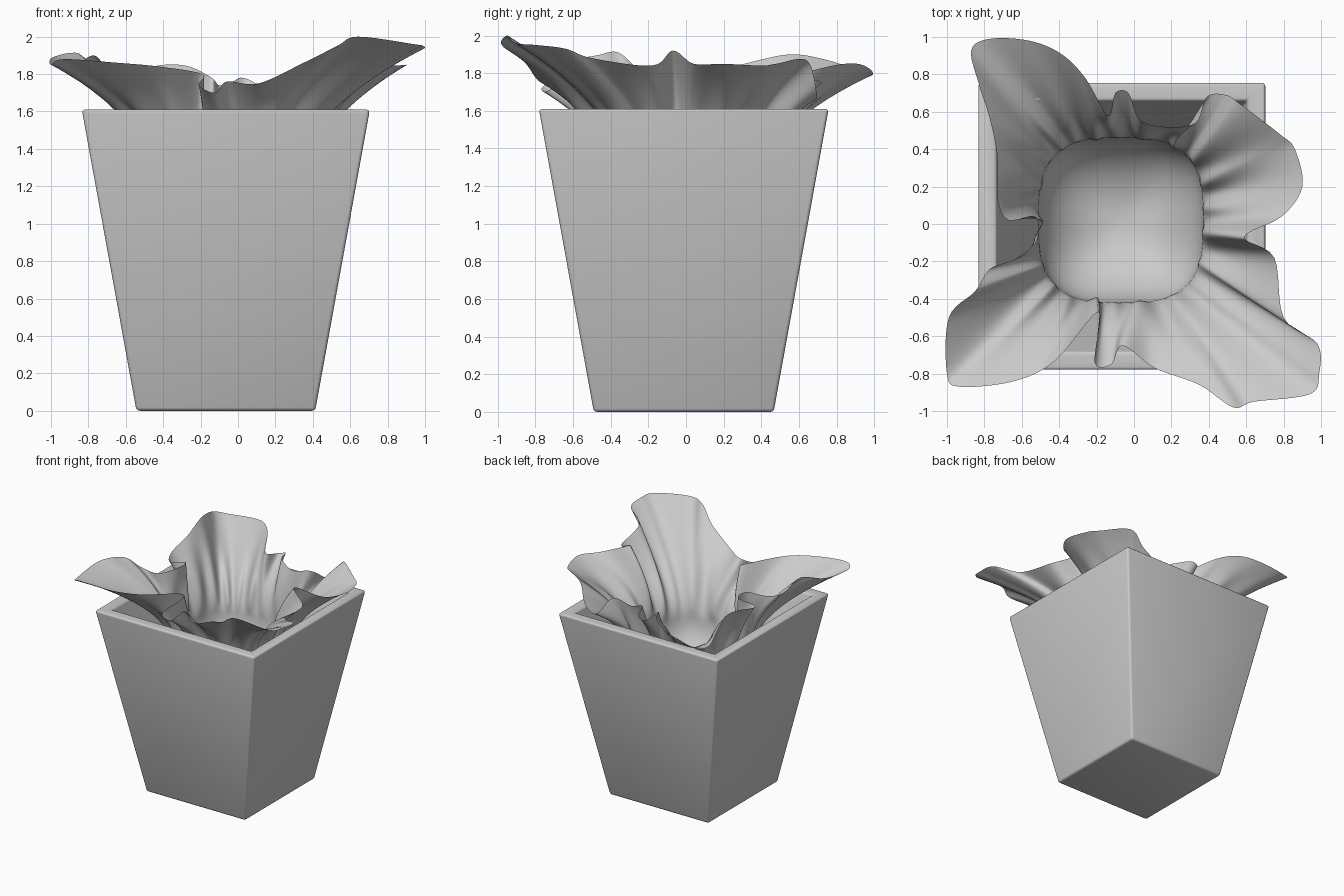
import bpy, bmesh, math
from mathutils import Vector

if "Cube" in bpy.data.objects:
    bpy.data.objects.remove(bpy.data.objects["Cube"])


def make_object(name, verts, faces):
    mesh = bpy.data.meshes.new(name)
    mesh.from_pydata(verts, [], faces)
    bm = bmesh.new()
    bm.from_mesh(mesh)
    bmesh.ops.recalc_face_normals(bm, faces=bm.faces)
    bm.to_mesh(mesh)
    bm.free()
    ob = bpy.data.objects.new(name, mesh)
    bpy.context.collection.objects.link(ob)
    bpy.ops.object.select_all(action='DESELECT')
    ob.select_set(True)
    bpy.context.view_layer.objects.active = ob
    return ob


# Tapered square pot: outer wall, rim, inner wall, inner floor
PX, PY = -0.065, -0.012
rings = [(0.478, 0.0), (0.77, 1.61), (0.672, 1.61), (0.405, 0.1)]
verts, faces = [], [(3, 2, 1, 0), (12, 13, 14, 15)]
for half, z in rings:
    verts += [(PX + sx * half, PY + sy * half, z)
              for sx, sy in ((-1, -1), (1, -1), (1, 1), (-1, 1))]
for i in range(3):
    for j in range(4):
        k = (j + 1) % 4
        faces.append((i * 4 + j, i * 4 + k, i * 4 + 4 + k, i * 4 + 4 + j))
pot = make_object("square_pot", verts, faces)
bevel = pot.modifiers.new("soft_edges", 'BEVEL')
bevel.width, bevel.segments = 0.018, 3
bpy.ops.object.shade_smooth()

# Hem of the draped cloth, counter-clockwise from the right
hem = [
    (.90, .20, 1.85), (.86, .40, 1.84), (.78, .48, 1.85), (.57, .64, 1.87),
    (.49, .69, 1.72), (.39, .68, 1.66), (.33, .54, 1.76), (.16, .52, 1.73),
    (.03, .56, 1.78), (-.03, .70, 1.76), (-.10, .70, 1.74), (-.14, .58, 1.78),
    (-.26, .78, 1.84), (-.39, .91, 1.85), (-.56, .98, 1.82), (-.77, .99, 1.79),
    (-.87, .93, 1.81), (-.83, .75, 1.87), (-.77, .56, 1.90), (-.73, .35, 1.86),
    (-.73, .13, 1.80), (-.67, .02, 1.77), (-.53, .04, 1.80), (-.52, -.09, 1.80),
    (-.64, -.19, 1.76), (-.77, -.24, 1.80), (-.85, -.36, 1.91), (-.99, -.5, 1.89),
    (-1.0, -.8, 1.85), (-.93, -.87, 1.88), (-.64, -.84, 1.86), (-.42, -.73, 1.84),
    (-.19, -.47, 1.80), (-.21, -.74, 1.74), (-.12, -.75, 1.70), (-.06, -.65, 1.76),
    (.11, -.77, 1.75), (.35, -.86, 1.86), (.53, -.98, 1.95), (.64, -.95, 2.0),
    (.94, -.91, 1.96), (.99, -.80, 1.95), (.98, -.64, 1.93), (.80, -.5, 1.88),
    (.75, -.18, 1.84), (.59, -.07, 1.92), (.79, .04, 1.85),
]


def spline(points, steps):
    n, out = len(points), []
    for i in range(n):
        a, b, c, d = (Vector(points[(i + k) % n]) for k in (-1, 0, 1, 2))
        for s in range(steps):
            t = s / steps
            out.append(b + (c - a) * (t / 2) + (2 * a - 5 * b + 4 * c - d) * (t * t / 2)
                       + (3 * b - a - 3 * c + d) * (t ** 3 / 2))
    return out


STEPS = 6
rim = spline(hem, STEPS)
N = len(rim)
CX, CY, WAIST_Z, BOTTOM_Z = -0.07, 0.02, 1.27, 0.87

# Waist where the folds gather: rounded square following the smoothed hem
waist = []
for i in range(N):
    m = sum((rim[(i + k) % N] for k in range(-14, 15)), Vector()) / 29
    a = math.atan2(m.y - CY, m.x - CX)
    c, s = abs(math.cos(a)), abs(math.sin(a))
    r = 0.44 / (c ** 3 + s ** 3) ** (1 / 3)
    waist.append(Vector((CX + r * math.cos(a), CY + r * math.sin(a), WAIST_Z)))

# Cloth: smooth bowl below the waist, flaring folds above it
verts, faces = [(CX, CY, BOTTOM_Z)], []
BOWL, FLARE = 14, 22
for k in range(1, BOWL + 1):
    q = k / BOWL * math.pi / 2
    for w in waist:
        f = math.sin(q)
        verts.append((CX + (w.x - CX) * f, CY + (w.y - CY) * f,
                      BOTTOM_Z + (WAIST_Z - BOTTOM_Z) * (1 - math.cos(q))))
for k in range(1, FLARE + 1):
    t = k / FLARE
    for i, (w, r) in enumerate(zip(waist, rim)):
        p = w.lerp(r, t ** 1.7)
        # Small gathered pleats, fading out toward the bowl and the hem
        u = 2 * math.pi * i / N
        pleat = math.sin(23 * u + 1.5 * math.sin(3 * u)) + 0.6 * math.sin(14 * u + 1)
        out = Vector((w.x - CX, w.y - CY)).normalized() * (
            0.022 * pleat * math.sin(math.pi * t ** 0.8))
        verts.append((p.x + out.x, p.y + out.y, w.z + (r.z - w.z) * t ** 0.85))
for j in range(N):
    faces.append((0, 1 + j, 1 + (j + 1) % N))
for k in range(BOWL + FLARE - 1):
    for j in range(N):
        a, b = 1 + k * N + j, 1 + k * N + (j + 1) % N
        faces.append((a, b, b + N, a + N))
cloth = make_object("draped_cloth", verts, faces)
bpy.ops.object.shade_smooth()
